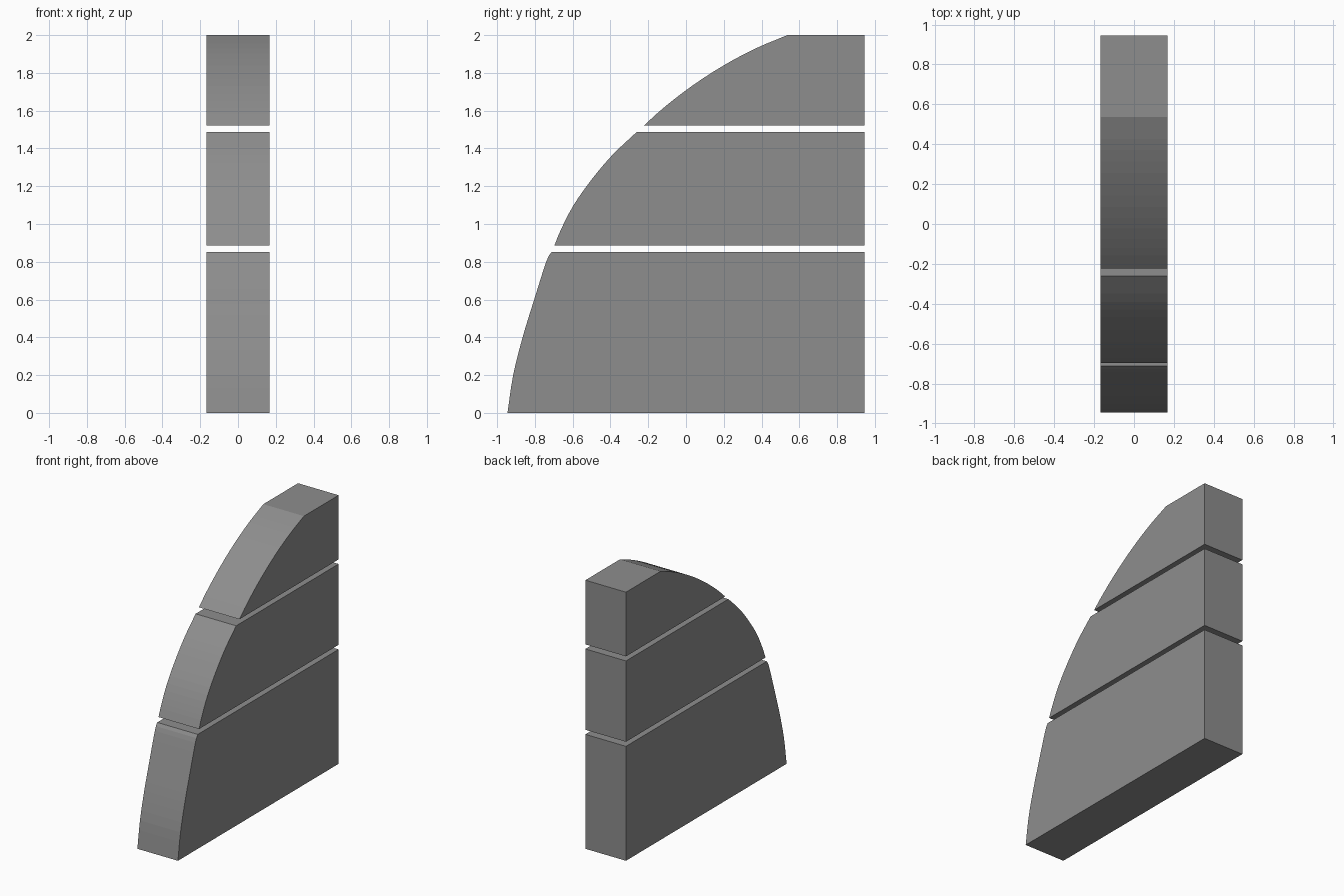
import bpy, bmesh
from mathutils import Vector

if "Cube" in bpy.data.objects:
    bpy.data.objects.remove(bpy.data.objects["Cube"])

HALF_WIDTH = 0.167
BACK = 0.945

# Dark grey shared by all slabs
grey = bpy.data.materials.new("dark_grey")
grey.diffuse_color = (0.27, 0.27, 0.27, 1)
grey.use_nodes = True
grey.node_tree.nodes["Principled BSDF"].inputs["Base Color"].default_value = grey.diffuse_color


def smooth_points(points, steps=3):
    """Catmull-Rom curve through the given (y, z) points."""
    p = [Vector(q) for q in points]
    p = [2 * p[0] - p[1]] + p + [2 * p[-1] - p[-2]]
    out = []
    for a, b, c, d in zip(p, p[1:], p[2:], p[3:]):
        for i in range(steps):
            t = i / steps
            out.append(0.5 * (2 * b + (c - a) * t + (2 * a - 5 * b + 4 * c - d) * t**2
                              + (3 * b - a - 3 * c + d) * t**3))
    return out + [p[-2]]


def slab(name, curve):
    """Extrude a side profile with a curved front and a straight back across x."""
    profile = smooth_points(curve)
    profile += [Vector((BACK, curve[-1][1])), Vector((BACK, curve[0][1]))]
    bm = bmesh.new()
    face = bm.faces.new([bm.verts.new((-HALF_WIDTH, y, z)) for y, z in profile])
    ext = bmesh.ops.extrude_face_region(bm, geom=[face])
    verts = [g for g in ext["geom"] if isinstance(g, bmesh.types.BMVert)]
    bmesh.ops.translate(bm, verts=verts, vec=(2 * HALF_WIDTH, 0, 0))
    bmesh.ops.recalc_face_normals(bm, faces=bm.faces)
    mesh = bpy.data.meshes.new(name)
    bm.to_mesh(mesh)
    bm.free()
    mesh.materials.append(grey)
    obj = bpy.data.objects.new(name, mesh)
    bpy.context.collection.objects.link(obj)
    return obj


# Three stacked slabs separated by thin gaps
slab("lower_slab", [(-0.945, 0), (-0.915, 0.2), (-0.865, 0.4), (-0.81, 0.58),
                    (-0.74, 0.80), (-0.712, 0.852)])
slab("middle_slab", [(-0.697, 0.886), (-0.66, 0.975), (-0.595, 1.10), (-0.50, 1.235),
                     (-0.39, 1.365), (-0.26, 1.488)])
slab("upper_slab", [(-0.222, 1.522), (-0.12, 1.614), (0.03, 1.73), (0.2, 1.84),
                    (0.37, 1.93), (0.537, 2.0)])
